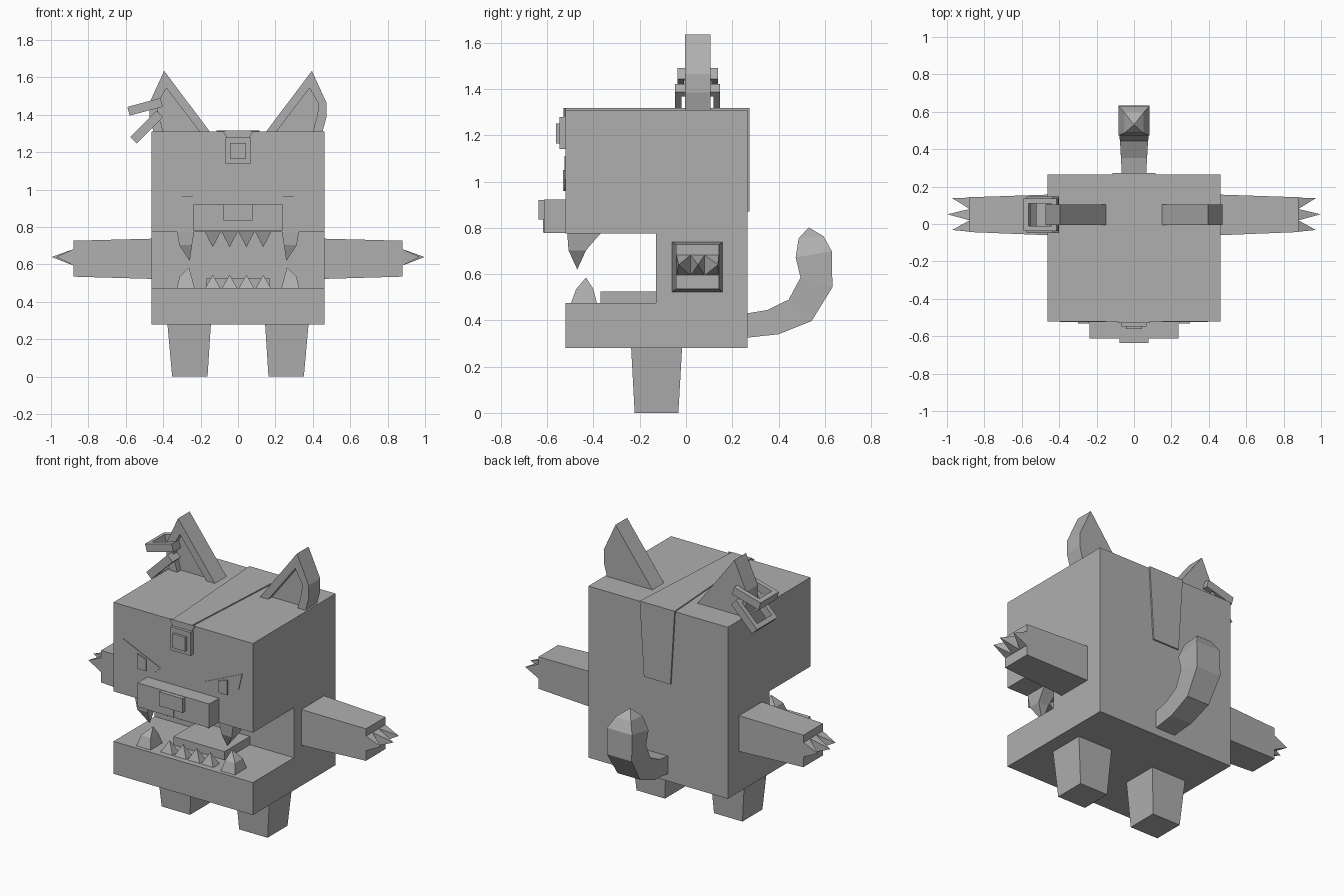
import bpy, bmesh, math
from mathutils import Matrix

if "Cube" in bpy.data.objects:
    bpy.data.objects.remove(bpy.data.objects["Cube"])

grey = bpy.data.materials.new("grey")
grey.diffuse_color = (0.43, 0.43, 0.43, 1)
grey.use_nodes = True
grey.node_tree.nodes["Principled BSDF"].inputs["Base Color"].default_value = grey.diffuse_color


def finish(name, bm):
    bmesh.ops.recalc_face_normals(bm, faces=bm.faces)
    me = bpy.data.meshes.new(name)
    bm.to_mesh(me)
    bm.free()
    me.materials.append(grey)
    ob = bpy.data.objects.new(name, me)
    bpy.context.collection.objects.link(ob)
    return ob


def loft(name, rings, caps=(True, True)):
    """Skin a list of equally long rings; a one-point ring is a tip."""
    bm = bmesh.new()
    vs = [[bm.verts.new(p) for p in r] for r in rings]
    n = max(len(r) for r in rings)
    for a, b in zip(vs, vs[1:]):
        for i in range(n):
            j = (i + 1) % n
            if len(b) == 1:
                bm.faces.new((a[i], a[j], b[0]))
            else:
                bm.faces.new((a[i], a[j], b[j], b[i]))
    for r, cap in ((vs[0], caps[0]), (vs[-1], caps[1])):
        if cap and len(r) > 2:
            bm.faces.new(r)
    return finish(name, bm)


def rect(x0, x1, y0, y1, z):
    return [(x0, y0, z), (x1, y0, z), (x1, y1, z), (x0, y1, z)]


def box(name, x0, x1, y0, y1, z0, z1):
    return loft(name, [rect(x0, x1, y0, y1, z0), rect(x0, x1, y0, y1, z1)])


def plate(name, pts, y0, y1):
    """Front-facing outline in x, z with depth along y."""
    return loft(name, [[(x, y, z) for x, z in pts] for y in (y0, y1)])


# Body block with the open mouth cut from its side profile
side = [(-.52, .28), (.265, .28), (.265, 1.31), (-.52, 1.31),
        (-.52, .775), (-.13, .775), (-.13, .475), (-.52, .475)]
loft("body", [[(x, y, z) for y, z in side] for x in (-.463, .463)])
box("tongue", -.17, .17, -.37, -.13, .475, .525)

# Muzzle, nose and forehead gem
box("muzzle", -.238, .238, -.613, -.52, .778, .922)
box("nose", -.078, .078, -.637, -.613, .835, .92)
box("nose_line", -.005, .005, -.619, -.613, .78, .835)
box("gem_setting", -.067, .067, -.547, -.52, 1.14, 1.28)
box("gem", -.043, .043, -.562, -.547, 1.165, 1.25)

# Stripe over the top, down the back and onto the forehead
loft("top_stripe", [
    [(-.065, -.53, z), (.065, -.53, z), (.116, .274, z), (-.116, .274, z)]
    for z in (1.309, 1.317)])
plate("back_stripe", [(-.116, 1.317), (.116, 1.317), (.088, .87), (-.088, .87)],
      .264, .274)
plate("forehead_stripe", [(-.085, 1.315), (.085, 1.315), (.055, 1.27), (-.055, 1.27)],
      -.53, -.52)


def ear(s):
    outer = [(.15, 1.31), (.395, 1.635), (.473, 1.465), (.472, 1.385), (.452, 1.31)]
    inner = [(.205, 1.31), (.383, 1.543), (.43, 1.46), (.425, 1.40), (.40, 1.31)]
    steps = [(outer, .105), (outer, -.005), (inner, -.005), (inner, .03)]
    loft("ear", [[(s * x, y, z) for x, z in pts] for pts, y in steps])


def tooth(name, x, y, z, hw, hd, tip, tip_dx=0, tip_dy=0):
    loft(name, [rect(x - hw, x + hw, y - hd, y + hd, z),
                [(x + tip_dx, y + tip_dy, tip)]])


for s in (-1, 1):
    ear(s)

    # Tapered legs
    loft("leg", [rect(s * .163, s * .352, -.222, -.033, 0),
                 rect(s * .145, s * .377, -.237, -.017, .28)])

    # Arms with three claws each
    def section(x, y0, y1, z0, z1):
        return [(s * x, y0, z0), (s * x, y1, z0), (s * x, y1, z1), (s * x, y0, z1)]
    loft("arm", [section(.46, -.06, .157, .523, .738),
                 section(.88, -.043, .143, .535, .727)])
    for y0, tip_y, tip_x in ((-.041, -.032, .972), (.02, .052, .997), (.081, .138, .972)):
        loft("claw", [section(.88, y0, y0 + .06, .595, .682), [(s * tip_x, tip_y, .64)]])

    # Slanted eye plates with pupils
    plate("eye", [(s * x, z) for x, z in
                  ((.15, 1.0), (.395, 1.11), (.37, 1.01), (.31, .96), (.19, .96))],
          -.525, -.519)
    plate("pupil", [(s * x, z) for x, z in
                    ((.24, .96), (.30, .96), (.30, 1.05), (.24, 1.03))], -.532, -.525)

    # Large fangs, bent near the tip
    x = s * .28
    loft("upper_fang", [rect(x - .046, x + .046, -.513, -.37, .775),
                        rect(x - .034, x + .034, -.508, -.432, .703),
                        [(s * .258, -.47, .62)]])
    loft("lower_fang", [rect(x - .047, x + .047, -.497, -.385, .475),
                        rect(x - .032, x + .032, -.475, -.40, .535),
                        [(s * .262, -.432, .585)]])

# Small teeth between the fangs
for x in (-.135, -.045, .045, .135):
    tooth("upper_tooth", x, -.475, .775, .043, .03, .693)
    tooth("lower_tooth", x, -.455, .475, .04, .03, .545)


# Rectangular rings hanging from one ear
def ring(name, cx, cz, length, width, angle):
    def loop(hx, hy, z):
        return rect(-hx, hx, -hy, hy, z)
    h, t = .024, .028
    a, b = length / 2, width / 2
    ob = loft(name, [loop(a, b, -h), loop(a, b, h), loop(a - t, b - t, h),
                     loop(a - t, b - t, -h), loop(a, b, -h)], (False, False))
    bm = bmesh.new()
    bm.from_mesh(ob.data)
    bmesh.ops.remove_doubles(bm, verts=bm.verts, dist=1e-5)
    bmesh.ops.recalc_face_normals(bm, faces=bm.faces)
    bm.to_mesh(ob.data)
    bm.free()
    ob.data.transform(Matrix.Translation((cx, .05, cz))
                      @ Matrix.Rotation(-math.radians(angle), 4, 'Y'))


ring("upper_ear_ring", -.497, 1.443, .183, .175, 15)
ring("lower_ear_ring", -.489, 1.334, .198, .195, 45)

# Curled tail: inner edge, outer edge and half width of each section
tail = [((.263, .43), (.263, .325), .065), ((.353, .445), (.40, .34), .07),
        ((.444, .49), (.543, .397), .075), ((.495, .585), (.633, .543), .082),
        ((.474, .672), (.63, .70), .083), ((.487, .754), (.595, .763), .05)]
loft("tail", [[(-w, *i), (w, *i), (w, *o), (-w, *o)] for i, o, w in tail]
     + [[(0, .53, .802)]])
